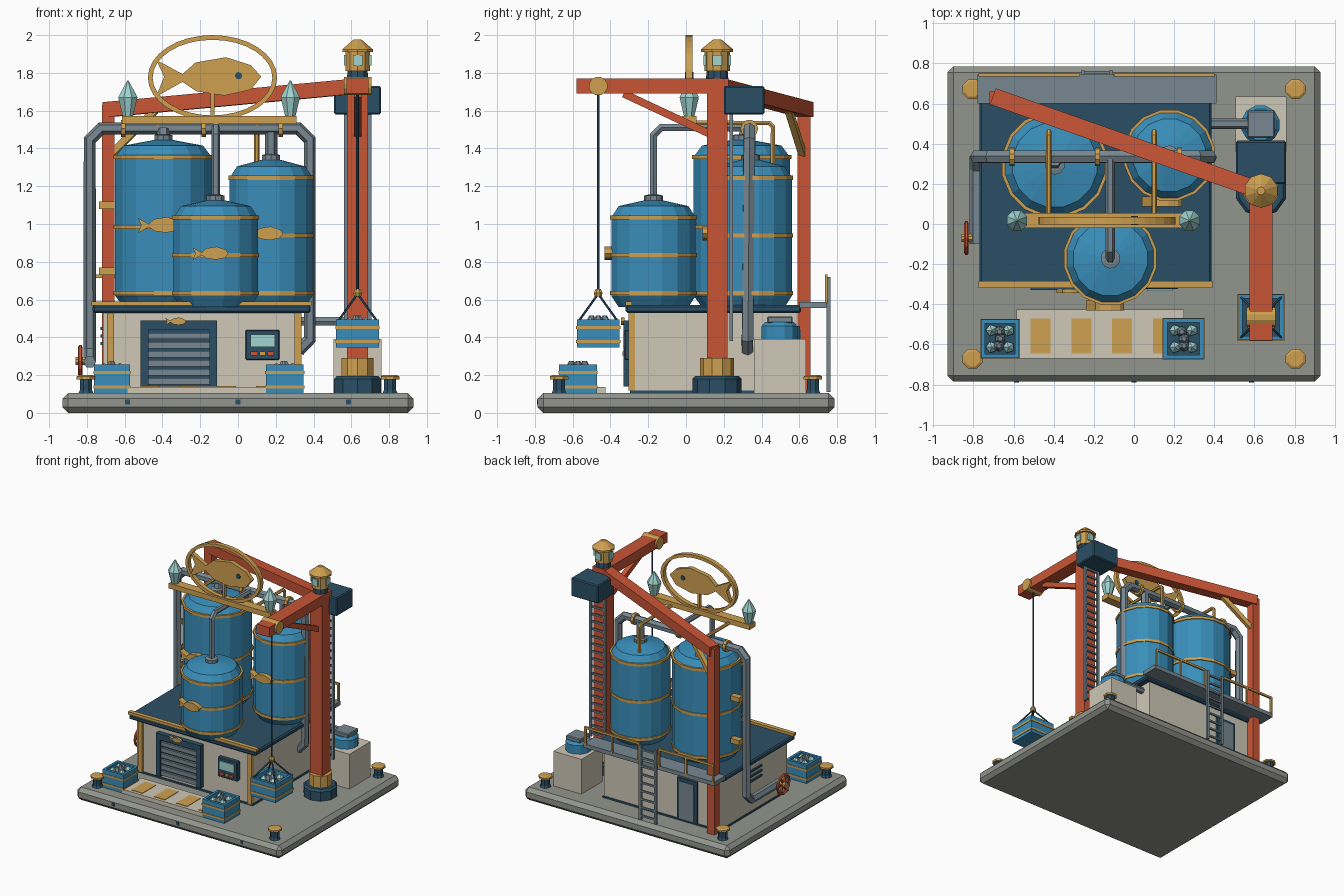
import bpy, bmesh, random
from math import sin, cos, pi
from mathutils import Vector, Matrix

if "Cube" in bpy.data.objects:
    bpy.data.objects.remove(bpy.data.objects["Cube"])
random.seed(3)

COL = dict(blue=(.042, .275, .5), navy=(.024, .078, .133), red=(.578, .091, .036), gold=(.62, .352, .08),
           cream=(.62, .58, .47), stone=(.29, .3, .27), steel=(.184, .242, .279), glass=(.35, .66, .63))
MATS = {}
for k, c in COL.items():
    MATS[k] = bpy.data.materials.new(k)
    MATS[k].diffuse_color = (*c, 1)

def finish(name, bm, col):
    bmesh.ops.recalc_face_normals(bm, faces=bm.faces)
    me = bpy.data.meshes.new(name)
    bm.to_mesh(me)
    bm.free()
    me.materials.append(MATS[col])
    ob = bpy.data.objects.new(name, me)
    bpy.context.collection.objects.link(ob)
    return ob

def boxes(name, col, *items, bevel=0):
    """Each item: x0, x1, y0, y1, z0, z1"""
    bm = bmesh.new()
    for x0, x1, y0, y1, z0, z1 in items:
        m = Matrix.Translation(((x0+x1)/2, (y0+y1)/2, (z0+z1)/2)) @ Matrix.Diagonal((x1-x0, y1-y0, z1-z0, 1))
        bmesh.ops.create_cube(bm, size=1, matrix=m)
    if bevel:
        bmesh.ops.bevel(bm, geom=bm.edges[:], offset=bevel, segments=1, affect='EDGES')
    return finish(name, bm, col)

def lathe(name, col, pos, profile, n=16, axis='Z'):
    """Revolve (radius, height) points about an axis through pos"""
    bm = bmesh.new()
    rings = [[bm.verts.new((r*cos(2*pi*(i+.5)/n), r*sin(2*pi*(i+.5)/n), h)) for i in range(n)] for r, h in profile]
    for a, b in zip(rings, rings[1:]):
        for i in range(n):
            bm.faces.new((a[i], a[i-1], b[i-1], b[i]))
    bm.faces.new(rings[0])
    bm.faces.new(rings[-1])
    rot = {'Z': Matrix(), 'X': Matrix.Rotation(pi/2, 4, 'Y'), 'Y': Matrix.Rotation(pi/2, 4, 'X')}[axis]
    bmesh.ops.transform(bm, matrix=Matrix.Translation(pos) @ rot, verts=bm.verts)
    return finish(name, bm, col)

def disc(name, col, pos, r, h, n=12, axis='Z'):
    return lathe(name, col, pos, [(r, -h/2), (r, h/2)], n, axis)

def beam(name, col, p, q, w, h):
    """Rectangular bar from p to q, kept upright"""
    p, q = Vector(p), Vector(q)
    d = (q-p).normalized()
    side = d.cross(Vector((0, 0, 1)) if abs(d.z) < .99 else Vector((0, 1, 0))).normalized()
    up = side.cross(d)
    bm = bmesh.new()
    m = Matrix((side*w, d*(q-p).length, up*h)).transposed().to_4x4()
    bmesh.ops.create_cube(bm, size=1, matrix=Matrix.Translation((p+q)/2) @ m)
    return finish(name, bm, col)

def tube(name, col, pts, r, cut=0.06, cyclic=False):
    """Pipe along a path, with its corners cut at 45 degrees"""
    pts = [Vector(p) for p in pts]
    path = pts if cyclic or not cut else [pts[0]]
    if path is not pts:
        for a, b, c in zip(pts, pts[1:], pts[2:]):
            path += [b+(a-b).normalized()*cut, b+(c-b).normalized()*cut]
        path.append(pts[-1])
    cu = bpy.data.curves.new(name, 'CURVE')
    cu.dimensions, cu.bevel_depth, cu.bevel_resolution, cu.use_fill_caps = '3D', r, 1, True
    s = cu.splines.new('POLY')
    s.points.add(len(path)-1)
    for sp, p in zip(s.points, path):
        sp.co = (*p, 1)
    s.use_cyclic_u = cyclic
    cu.materials.append(MATS[col])
    ob = bpy.data.objects.new(name, cu)
    bpy.context.collection.objects.link(ob)
    bpy.ops.object.select_all(action='DESELECT')
    ob.select_set(True)
    bpy.context.view_layer.objects.active = ob
    bpy.ops.object.convert(target='MESH')
    for p in ob.data.polygons:
        p.use_smooth = False

FISH = [(1, 0), (.8, .22), (.33, .37), (-.25, .27), (-.5, .05), (-1, .32), (-.85, 0), (-1, -.38), (-.5, -.1),
        (-.23, -.28), (.3, -.36), (.8, -.25)]
def fish(name, x, y, z, s, depth):
    bm = bmesh.new()
    f = bm.faces.new([bm.verts.new((x+u*s, y, z+v*s)) for u, v in FISH])
    ext = bmesh.ops.extrude_face_region(bm, geom=[f])
    bmesh.ops.translate(bm, vec=(0, depth, 0), verts=[v for v in ext['geom'] if isinstance(v, bmesh.types.BMVert)])
    finish(name, bm, 'gold')

def ladder(name, x0, x1, y, z0, z1, n, col):
    t = .01
    bars = [(x-t, x+t, y-t, y+t, z0, z1) for x in (x0, x1)]
    bars += [(x0, x1, y-.007, y+.007, z-.007, z+.007) for z in (z0+(z1-z0)*(i+.5)/n for i in range(n))]
    boxes(name, col, *bars)

# Base slab with bollards and edge studs
boxes('base_slab', 'stone', (-.93, .93, -.785, .785, 0, .105), bevel=.03)
for sx in (-1, 1):
    for sy in (-1, 1):
        p = (sx*.805, sy*.672, 0)
        lathe('bollard_post', 'navy', p, [(.045, .1), (.035, .12), (.035, .18)], 8)
        lathe('bollard_cap', 'gold', p, [(.053, .178), (.053, .193), (.04, .2)], 8)
boxes('edge_studs', 'navy', *[(x-.012, x+.012, -.789, -.77, .045, .07) for x in (-.585, 0, .585)])

# Building
boxes('building_body', 'cream', (-.715, .335, -.29, .585, .1, .535))
boxes('building_plinth', 'navy', (-.722, .342, -.297, .592, .1, .118))
boxes('corner_trim', 'gold', *[(x-.018, x+.018, -.305, -.27, .118, .535) for x in (-.675, .318)])
boxes('roof', 'navy', (-.77, .385, -.32, .61, .53, .57), bevel=.01)
boxes('roof_front_trim', 'gold', (-.775, .39, -.32, -.285, .568, .59))
boxes('shutter_frame', 'navy', (-.515, -.475, -.33, -.28, .14, .49), (-.15, -.11, -.33, -.28, .14, .49),
      (-.475, -.15, -.33, -.28, .44, .49), (-.475, -.15, -.305, -.28, .14, .44))
boxes('shutter_slats', 'steel', *[(-.477, -.148, -.322, -.3, .15+i*.048, .184+i*.048) for i in range(6)])
fish('shutter_fish', -.33, -.345, .485, .055, .02)
boxes('control_panel', 'navy', (.04, .22, -.325, -.285, .28, .44), bevel=.006)
boxes('panel_screen', 'glass', (.065, .195, -.333, -.32, .35, .415))
boxes('panel_red_buttons', 'red', (.065, .105, -.335, -.32, .303, .325), (.155, .19, -.335, -.32, .303, .325))
boxes('panel_gold_button', 'gold', (.115, .145, -.335, -.32, .303, .325))
boxes('back_door_frame', 'navy', (-.52, -.34, .58, .603, .118, .46))
boxes('back_door_leaf', 'steel', (-.495, -.365, .6, .609, .13, .435))
boxes('side_vents', 'navy', *[(-.728, -.71, .05, .2, z, z+.015) for z in (.36, .4, .44)])

# Loading strip
boxes('loading_strip', 'cream', (-.585, .25, -.67, -.425, .1, .138))
boxes('strip_marks', 'gold', *[(x-.05, x+.05, -.645, -.47, .13, .142) for x in (-.465, -.262, -.06, .145)])

# Rear walkway, rails and ladder
boxes('walkway_deck', 'steel', (-.78, .41, .6, .745, .555, .588))
rails = [(a, b, .735, .75, .715, .732) for a, b in ((-.775, -.27), (-.1, .4))]
rails += [(x-.008, x+.008, .735, .75, .58, .72) for x in (-.767, -.52, -.277, -.093, .15, .392)]
boxes('walkway_rails', 'gold', *rails)
ladder('rear_ladder', -.255, -.115, .755, .11, .72, 9, 'steel')

# Tanks: x, y, radius, shoulder height, crown height, middle ring heights, fish x, fish size
for nm, x, y, r, zs, zt, zm, fx, fs in (('left', -.395, .295, .268, 1.355, 1.445, .985, -.415, .115),
                                        ('right', .175, .342, .23, 1.245, 1.34, .94, .14, .1),
                                        ('front', -.118, -.172, .235, 1.035, 1.125, .835, -.145, .095)):
    lathe(nm+'_tank', 'blue', (x, y, 0), [(r*.8, .56), (r*.97, .62), (r*.97, zs), (r*.8, zs+.06), (.05, zt)], 16)
    for z in (.635, zm, zs):
        lathe(nm+'_tank_ring', 'gold', (x, y, z), [(r, -.011), (r, .011)], 16)
    lathe(nm+'_tank_flange', 'steel', (x, y, zt), [(.05, -.02), (.05, .025), (.03, .03)], 10)
    fish(nm+'_tank_fish', fx, y-r-.025, zm+.01, fs, .05)

# Pipework
tube('header_pipe', 'steel', [(-.785, -.1, .27), (-.785, .335, .27), (-.785, .335, 1.505), (.38, .335, 1.505),
                              (.38, .325, .33), (.32, .325, .33)], .034)
tube('left_tank_pipe', 'steel', [(-.395, .3, 1.44), (-.395, .32, 1.5)], .035)
tube('right_tank_pipe', 'steel', [(.175, .34, 1.33), (.175, .338, 1.5)], .033)
tube('front_tank_pipe', 'steel', [(-.118, -.172, 1.12), (-.118, -.172, 1.51), (-.118, .335, 1.51)], .023, .04)
for x in (-.607, -.182, .227):
    disc('pipe_clamp', 'gold', (x, .335, 1.505), .047, .025, 10, 'X')
boxes('pipe_brackets', 'gold', *[(-.735, -.655, .31, .36, z-.02, z+.02) for z in (1.1, .75)])
wc = Vector((-.835, -.07, .275))
tube('valve_wheel', 'red', [wc+Vector((0, .075*cos(i*pi/6), .075*sin(i*pi/6))) for i in range(12)], .011, 0, True)
for i in range(3):
    d = Vector((0, .072*cos(i*pi/3), .072*sin(i*pi/3)))
    beam('valve_spoke', 'red', wc-d, wc+d, .012, .012)
disc('valve_hub', 'gold', (-.825, -.07, .275), .022, .07, 8, 'X')

# Side pump
boxes('pump_block', 'cream', (.505, .76, .36, .635, .1, .39))
lathe('pump_motor', 'blue', (.63, .495, 0), [(.098, .38), (.098, .46), (.08, .48)], 12)
boxes('pump_cap', 'steel', (.565, .7, .43, .565, .475, .51), bevel=.006)
tube('pump_pipe', 'steel', [(.3, .5, .485), (.6, .5, .485)], .026)

# Crane mast, jib and rear truss
cx, cy = .633, .165
lathe('mast_foot', 'navy', (cx, cy, 0), [(.13, .1), (.13, .18), (.115, .195)], 10)
lathe('mast_collar', 'gold', (cx, cy, 0), [(.09, .19), (.09, .29)], 10)
boxes('mast', 'red', (cx-.055, cx+.055, cy-.055, cy+.055, .2, 1.765))
boxes('jib', 'red', (cx-.058, cx+.058, -.58, cy+.06, 1.69, 1.77))
beam('jib_strut', 'red', (cx, -.33, 1.69), (cx, .13, 1.475), .04, .04)
beam('rear_beam', 'red', (cx, cy, 1.73), (-.7, .635, 1.605), .085, .08)
boxes('rear_post', 'red', (-.72, -.655, .59, .66, .1, 1.63))
beam('rear_brace', 'gold', (-.68, .62, 1.36), (-.44, .545, 1.6), .035, .035)
boxes('counterweight', 'navy', (.508, .757, .2, .415, 1.58, 1.73), bevel=.008)
ladder('mast_ladder', .57, .697, .24, .38, 1.6, 20, 'steel')

# Lamp on the mast
lathe('lamp_neck', 'navy', (cx, cy, 0), [(.06, 1.76), (.055, 1.82)], 10)
lathe('lamp_body', 'gold', (cx, cy, 0), [(.068, 1.81), (.068, 1.915)], 10)
lathe('lamp_hood', 'gold', (cx, cy, 0), [(.085, 1.91), (.085, 1.925), (.03, 1.97), (.02, 1.978)], 10)
boxes('lamp_windows', 'glass', (cx-.025, cx+.025, cy-.073, cy+.073, 1.84, 1.895),
      (cx-.073, cx+.073, cy-.025, cy+.025, 1.84, 1.895))

# Hoist
hy = -.465
disc('hoist_pulley', 'gold', (cx, hy, 1.73), .05, .145, 12, 'X')
tube('hoist_rope', 'navy', [(cx, hy, 1.7), (cx, hy, .63)], .007)
lathe('hoist_hook', 'gold', (cx, hy, 0), [(.02, .615), (.025, .635), (.015, .655)], 8)
for sx in (-1, 1):
    for sy in (-1, 1):
        tube('sling', 'navy', [(cx, hy, .63), (cx+sx*.1, hy+sy*.1, .49)], .006)

# Crates of crystals and rocks
for x, y, z, w in ((-.667, -.572, .105, .095), (.247, -.572, .105, .1), (cx, hy, .345, .113)):
    h = z+.15
    boxes('crate', 'blue', (x-w, x+w, y-w, y-w+.02, z, h), (x-w, x+w, y+w-.02, y+w, z, h),
          (x-w, x-w+.02, y-w, y+w, z, h), (x+w-.02, x+w, y-w, y+w, z, h), (x-w, x+w, y-w, y+w, z, z+.02))
    boxes('crate_fill', 'navy', (x-w+.02, x+w-.02, y-w+.02, y+w-.02, z+.02, h-.035))
    e = w+.004
    boxes('crate_bands', 'gold', *[b for zz in (z+.025, z+.1) for b in (
        (x-e, x+e, y-e, y-w+.005, zz, zz+.016), (x-e, x+e, y+w-.005, y+e, zz, zz+.016),
        (x-e, x-w+.005, y-e, y+e, zz, zz+.016), (x+w-.005, x+e, y-e, y+e, zz, zz+.016))])
    for sx in (-1, 1):
        for sy in (-1, 1):
            lathe('crate_crystal', 'glass', (x+sx*.042, y+sy*.042, h-.05), [(.02, 0), (.03, .035), (.003, .06)], 5)
    for dy in (-.035, 0, .035):
        lathe('crate_rock', 'steel', (x+random.uniform(-.01, .01), y+dy, h-.05), [(.02, 0), (.028, .04), (.012, .07)], 6)

# Sign: bar, oval ring, fish, crystals and support arms
sx0 = -.135
boxes('sign_bar', 'gold', (-.615, .31, -.02, .055, 1.53, 1.572))
bm = bmesh.new()
n = 32
loops = [[bm.verts.new((sx0+(.342-d)*cos(2*pi*i/n), y, 1.775+(.225-d)*sin(2*pi*i/n)))
          for d, y in ((0, -.002), (.025, -.002), (.025, .035), (0, .035))] for i in range(n)]
for i in range(n):
    for j in range(4):
        bm.faces.new((loops[i-1][j-1], loops[i-1][j], loops[i][j], loops[i][j-1]))
finish('sign_ring', bm, 'gold')
fish('sign_fish', -.155, 0, 1.78, .278, .035)
disc('sign_fish_eye', 'navy', (.003, .0175, 1.785), .019, .047, 10, 'Y')
boxes('sign_post', 'gold', (sx0-.01, sx0+.01, .005, .03, 1.56, 1.7))
for x in (-.583, .277):
    lathe('sign_crystal', 'glass', (x, .017, 0), [(.03, 1.572), (.055, 1.67), (.045, 1.69), (.003, 1.76)], 8)
for x in (-.425, .1):
    tube('sign_arm', 'gold', [(x, .02, 1.535), (x, .46, 1.535), (x, .46, 1.3)], .014, .02)

for m in bpy.data.materials:
    if m.users and not m.is_grease_pencil:
        m.use_nodes = True
        m.node_tree.nodes["Principled BSDF"].inputs["Base Color"].default_value = m.diffuse_color
